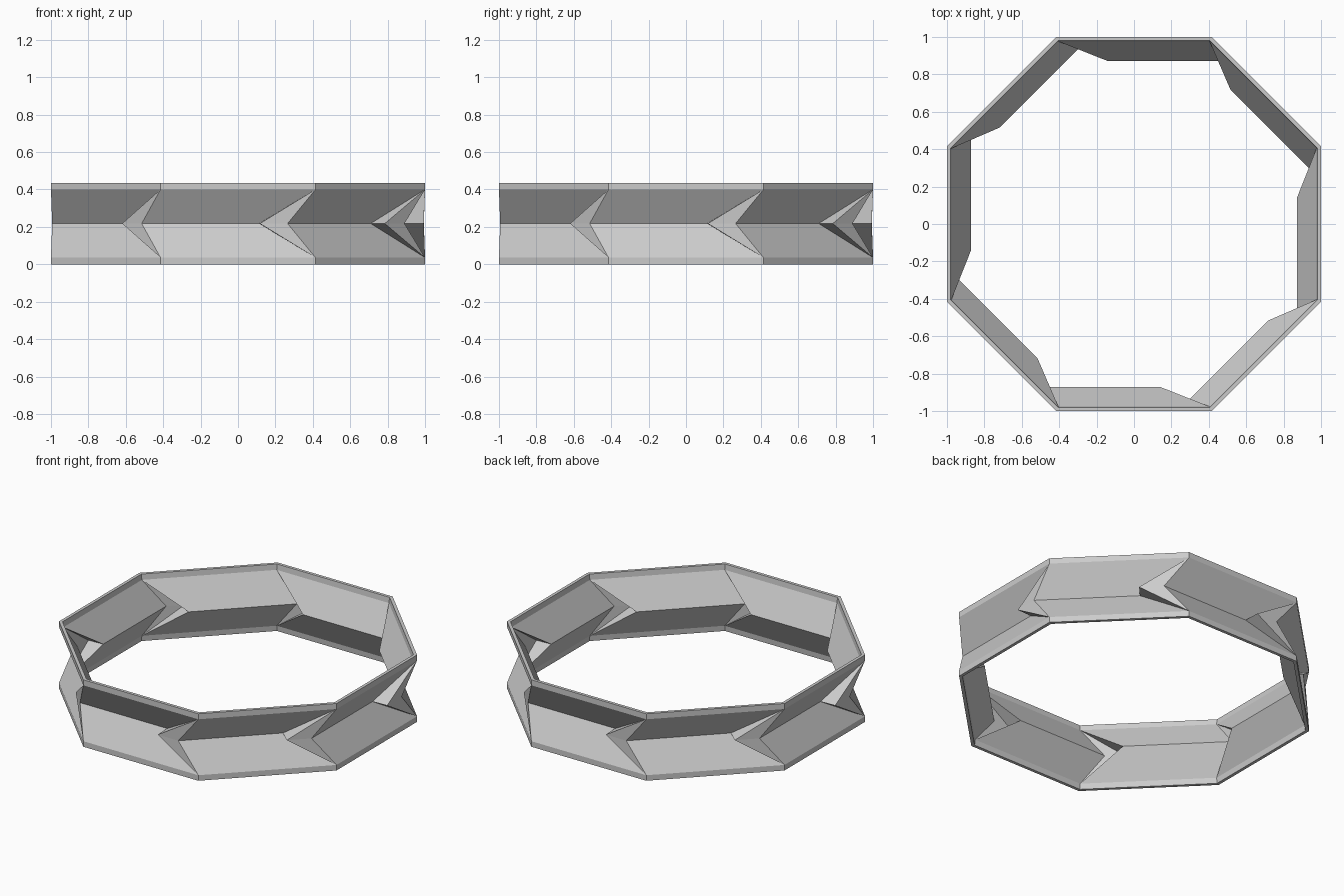
import bpy, bmesh, math
from mathutils import Matrix, Vector

if "Cube" in bpy.data.objects:
    bpy.data.objects.remove(bpy.data.objects["Cube"])

SIDES = 8
HEIGHT, RIM, MID = 0.436, 0.036, 0.218
T = math.tan(math.pi / SIDES)

# Plan points of one side (facing -y) for the outer and inner skins:
# rim corner, panel corner, fold start, fold end, pleat tip
SKINS = [
    dict(rim=(T, -1.0), corner=(T, -1.0), start=(-0.515, -0.89),
         end=(0.113, -0.89), tip=(0.117, -0.993)),
    dict(rim=(0.98 * T, -0.98), corner=(0.976 * T, -0.976), start=(-0.506, -0.872),
         end=(0.142, -0.872), tip=(0.147, -0.975)),
]

bm = bmesh.new()
cache = {}


def vert(skin, name, side, z):
    """Vertex of a named plan point, turned to the given side."""
    side %= SIDES
    key = (skin, name, side, round(z, 4))
    if key not in cache:
        x, y = SKINS[skin][name]
        turn = Matrix.Rotation(side * math.tau / SIDES, 3, 'Z')
        cache[key] = bm.verts.new(turn @ Vector((x, y, z)))
    return cache[key]


def face(points, flip):
    bm.faces.new(points[::-1] if flip else points)


for i in range(SIDES):
    for upper in (True, False):
        edge, lip = (HEIGHT, HEIGHT - RIM) if upper else (0.0, RIM)
        for s in (0, 1):
            flip = (s == 1) == upper
            r0, r1 = vert(s, 'rim', i - 1, edge), vert(s, 'rim', i, edge)
            c0, c1 = vert(s, 'corner', i - 1, lip), vert(s, 'corner', i, lip)
            a, b = vert(s, 'start', i, MID), vert(s, 'end', i, MID)
            d, a_next = vert(s, 'tip', i, MID), vert(s, 'start', i + 1, MID)
            face([r0, c0, c1, r1], flip)       # rim band
            face([c0, a, b, c1], flip)         # slanted panel
            face([c1, b, d], flip)             # pleat side
            face([c1, d, a_next], flip)        # pleat front
        # flat edge joining both skins
        face([vert(0, 'rim', i - 1, edge), vert(0, 'rim', i, edge),
              vert(1, 'rim', i, edge), vert(1, 'rim', i - 1, edge)], not upper)

bmesh.ops.recalc_face_normals(bm, faces=bm.faces)
mesh = bpy.data.meshes.new("pleated_ring")
bm.to_mesh(mesh)
bm.free()

grey = bpy.data.materials.new("light_grey")
grey.diffuse_color = (0.6, 0.6, 0.6, 1)
grey.use_nodes = True
grey.node_tree.nodes["Principled BSDF"].inputs["Base Color"].default_value = grey.diffuse_color
mesh.materials.append(grey)
ring = bpy.data.objects.new("pleated_ring", mesh)
bpy.context.collection.objects.link(ring)
